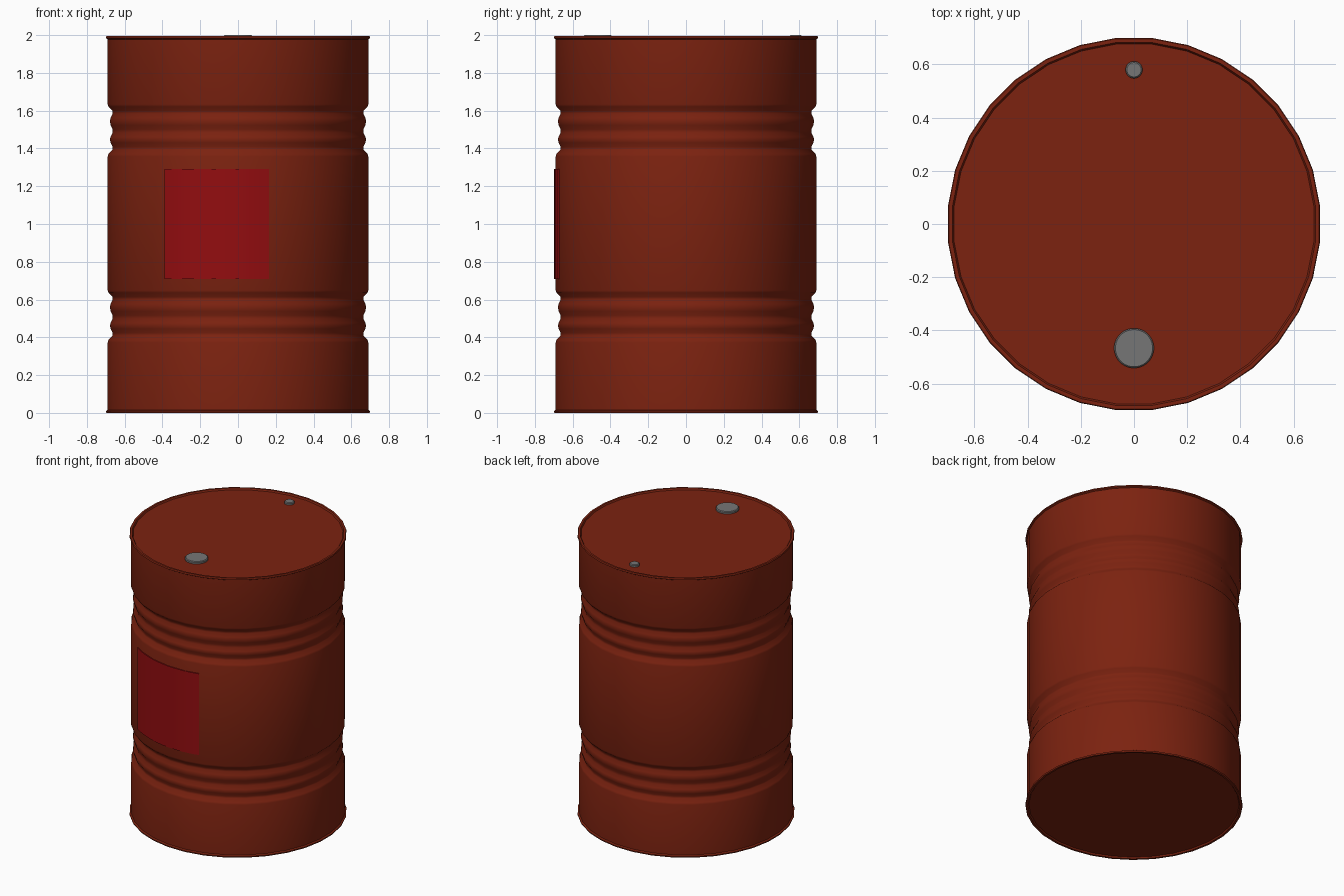
import bpy, bmesh
from math import sin, cos, pi, radians, asin

if "Cube" in bpy.data.objects:
    bpy.data.objects.remove(bpy.data.objects["Cube"])

SIDES = 32


def material(name, rgb):
    m = bpy.data.materials.new(name)
    m.diffuse_color = (*rgb, 1)
    m.use_nodes = True
    m.node_tree.nodes["Principled BSDF"].inputs["Base Color"].default_value = m.diffuse_color
    return m


def finish(name, bm, mat, angle=40):
    bmesh.ops.recalc_face_normals(bm, faces=bm.faces)
    me = bpy.data.meshes.new(name)
    bm.to_mesh(me)
    bm.free()
    ob = bpy.data.objects.new(name, me)
    bpy.context.collection.objects.link(ob)
    me.materials.append(mat)
    bpy.ops.object.select_all(action='DESELECT')
    ob.select_set(True)
    bpy.context.view_layer.objects.active = ob
    bpy.ops.object.shade_smooth_by_angle(angle=radians(angle))
    return ob


def lathe(name, profile, sides, mat, centre=(0, 0)):
    """Revolve (radius, z) points; both ends are capped."""
    bm = bmesh.new()
    rings = []
    for r, z in profile:
        rings.append([bm.verts.new((centre[0] + r * cos(2 * pi * (i + .5) / sides),
                                    centre[1] + r * sin(2 * pi * (i + .5) / sides), z))
                      for i in range(sides)])
    for a, b in zip(rings, rings[1:]):
        for i in range(sides):
            j = (i + 1) % sides
            bm.faces.new((a[i], a[j], b[j], b[i]))
    bm.faces.new(rings[0][::-1])
    bm.faces.new(rings[-1])
    return finish(name, bm, mat)


rust = material("rust_red", (0.2, 0.016, 0.005))
red = material("label_red", (0.29, 0.004, 0.005))
steel = material("steel", (0.18, 0.18, 0.18))

# Drum: rolled rims, recessed ends, two groups of three grooves
R, RIM = 0.693, 0.703


def grooves(base):
    steps = [(R, 0), (0.689, .013), (0.668, .035), (0.667, .050), (0.678, .072),
             (0.681, .090), (0.678, .103), (0.667, .125), (0.667, .143)]
    top = [(R, .276), (0.689, .263), (0.668, .241), (0.667, .226), (0.678, .204),
           (0.681, .186), (0.678, .165)]
    return [(r, base + z) for r, z in steps + top[::-1]]


profile = [(0.680, 0.010), (0.686, 0.0), (0.700, 0.0), (RIM, 0.004), (RIM, 0.010), (R, 0.016)]
profile += grooves(0.373) + grooves(1.358)
profile += [(R, 1.978), (RIM, 1.984), (RIM, 1.990), (0.700, 1.994), (0.686, 1.994), (0.680, 1.984)]
lathe("drum_body", profile, SIDES, rust)

# Bungs on the lid
for name, y, r in (("large_bung", -0.467, 0.075), ("small_bung", 0.58, 0.032)):
    lathe(name, [(r, 1.978), (r, 1.995), (r - 0.005, 2.0)], SIDES, steel, (0, y))

# Curved label wrapped on the front
bm = bmesh.new()
LR, N = 0.698, 10
a0, a1 = asin(-0.39 / LR), asin(0.165 / LR)
outline = []
for i in range(N + 1):
    a = a0 + (a1 - a0) * i / N
    outline.append([bm.verts.new((r * sin(a), -r * cos(a), z))
                    for r, z in ((LR, 0.71), (LR, 1.29), (0.688, 1.29), (0.688, 0.71))])
for p, q in zip(outline, outline[1:]):
    for k in range(4):
        m = (k + 1) % 4
        bm.faces.new((p[k], q[k], q[m], p[m]))
bm.faces.new(outline[0])
bm.faces.new(outline[-1][::-1])
finish("front_label", bm, red)
